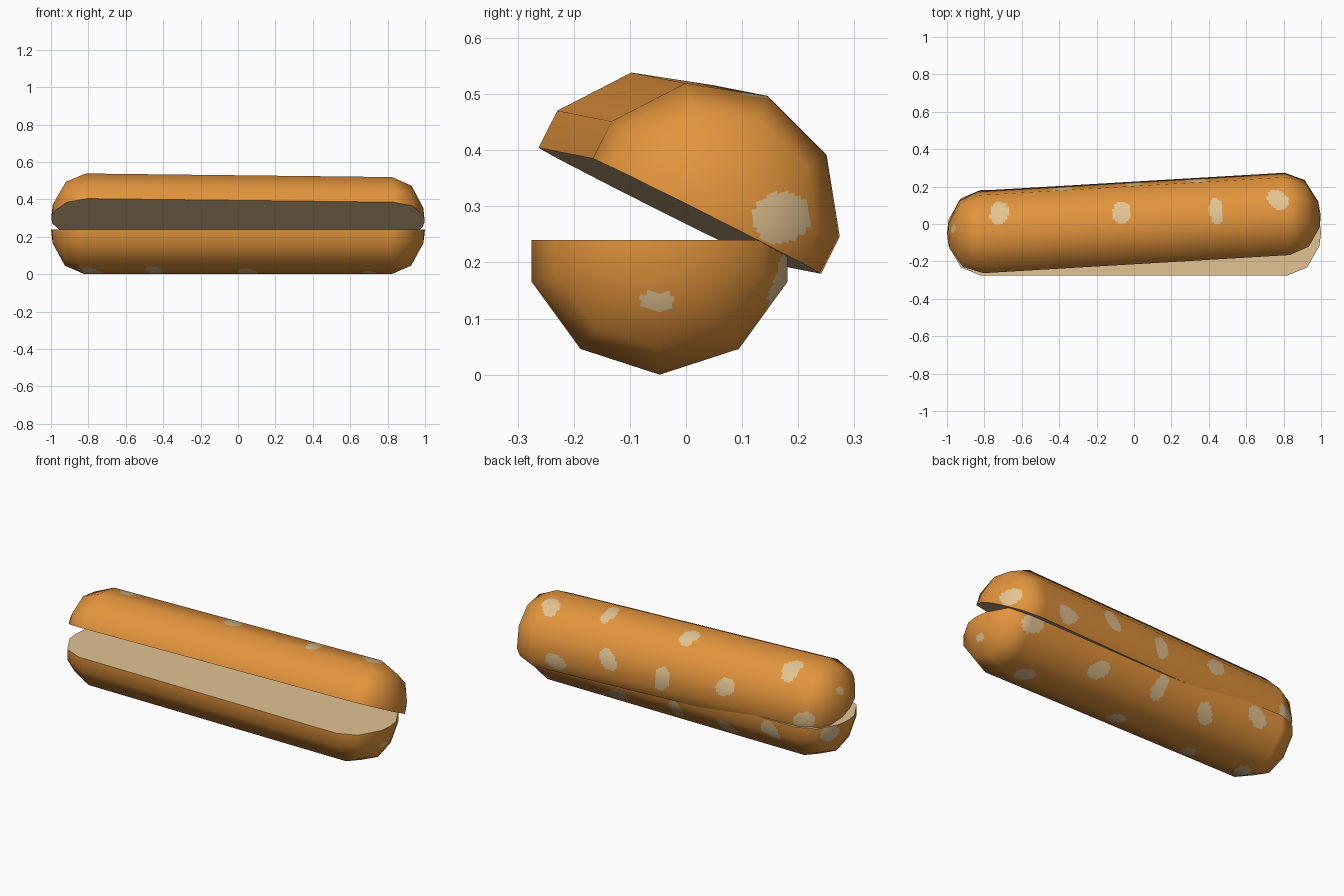
import bpy, bmesh, math
from mathutils import Vector, Matrix

if "Cube" in bpy.data.objects:
    bpy.data.objects.remove(bpy.data.objects["Cube"])

R, STRAIGHT, CAP = 0.24, 0.82, 0.18      # bun radius, half straight length, end length
CENTRE = Vector((0, 0, 0.27))


def material(name, srgb):
    m = bpy.data.materials.new(name)
    lin = [((c / 255 + 0.055) / 1.055) ** 2.4 for c in srgb]
    m.diffuse_color = (*lin, 1)
    m.use_nodes = True
    m.node_tree.nodes["Principled BSDF"].inputs["Base Color"].default_value = m.diffuse_color
    return m


CRUST = material("orange crust", (226, 148, 60))
CRUMB = material("pale crumb", (226, 196, 146))


def view(right, up):
    return Vector(right), Vector(up), Vector(right).cross(Vector(up))


# Directions from which the pale patches are painted on (right, up, towards painter)
sa, ca = math.sin(math.radians(35)), math.cos(math.radians(35))
s25, c25 = math.sin(math.radians(25)), math.cos(math.radians(25))
TOP = view((1, 0, 0), (0, 1, 0))
END = view((0, 1, 0), (0, 0, 1))
BACK = view((-ca, -sa, 0), (sa * s25, -ca * s25, c25))
UNDER = view((-ca, sa, 0), (sa * sa, ca * sa, ca))

# Patches: view, centre u, centre v, radius u, radius v, tilt in degrees
TOP_PATCHES = [
    (TOP, -0.72, 0.058, 0.048, 0.060, -10), (TOP, -0.065, 0.06, 0.048, 0.058, 0),
    (TOP, 0.44, 0.07, 0.036, 0.068, 5), (TOP, 0.77, 0.13, 0.062, 0.045, -40),
    (BACK, 0.806, -0.10, 0.018, 0.020, 0), (BACK, -0.68, 0.052, 0.058, 0.033, -30),
    (BACK, -0.408, 0.063, 0.037, 0.062, 25), (BACK, -0.126, -0.037, 0.039, 0.060, -5),
    (BACK, 0.204, -0.079, 0.050, 0.046, 35), (BACK, 0.618, -0.251, 0.058, 0.040, 0),
    (END, 0.17, 0.01, 0.050, 0.045, 20),
]
BOTTOM_PATCHES = [
    (BACK, 0.749, -0.319, 0.052, 0.038, 35), (END, -0.052, -0.139, 0.031, 0.018, 0),
    (UNDER, -0.565, 0.267, 0.056, 0.048, 0), (UNDER, -0.586, 0.0, 0.056, 0.030, 10),
    (UNDER, -0.204, 0.031, 0.058, 0.042, 20), (UNDER, 0.12, -0.063, 0.036, 0.068, -25),
    (UNDER, 0.366, -0.194, 0.038, 0.060, 12), (UNDER, 0.644, -0.215, 0.036, 0.062, 30),
    (UNDER, -0.089, -0.230, 0.046, 0.025, 0), (UNDER, 0.304, -0.403, 0.038, 0.024, 0),
    (UNDER, 0.592, -0.503, 0.040, 0.033, 0),
]


def in_patch(p, n, patch):
    (right, up, towards), u, v, ru, rv, tilt = patch
    if n.dot(towards) < 0.03:
        return False
    q = p - CENTRE
    du, dv = q.dot(right) - u, q.dot(up) - v
    t = math.radians(tilt)
    a = (du * math.cos(t) + dv * math.sin(t)) / ru
    b = (dv * math.cos(t) - du * math.sin(t)) / rv
    return abs(a) ** 2.4 + abs(b) ** 2.4 < 1


def refine(points, step):
    """Split a coarse polyline into short straight pieces."""
    out = []
    for (a0, b0), (a1, b1) in zip(points, points[1:]):
        n = max(1, round(math.hypot(a1 - a0, b1 - b0) / step))
        out += [(a0 + (a1 - a0) * i / n, b0 + (b1 - b0) * i / n) for i in range(n)]
    return out + [points[-1]]


def ellipsoid_normal(p):
    dx = math.copysign(max(abs(p.x) - STRAIGHT, 0), p.x)
    return Vector((dx / CAP ** 2, p.y / R ** 2, p.z / R ** 2)).normalized()


def bun_half(name, matrix, patches):
    # Lower half of a ten-sided cross-section
    w = R * math.sin(math.radians(72))
    section = [(R * math.sin(math.radians(a)), -R * math.cos(math.radians(a)))
               for a in range(-72, 73, 36)]
    section = refine([(-w, 0)] + section + [(w, 0)], 0.011)
    # Lengthwise profile: (x, section scale), with faceted round ends
    end = [(STRAIGHT + CAP * math.sin(math.radians(a)), math.cos(math.radians(a)))
           for a in (0, 36, 72)] + [(STRAIGHT + CAP, 0)]
    profile = [(-x, s) for x, s in reversed(end)] + end
    profile = [(x, s / R) for x, s in refine([(x, s * R) for x, s in profile], 0.012)]

    bm = bmesh.new()
    grid = [[bm.verts.new((x, y * s, z * s)) for y, z in section] for x, s in profile]
    for r0, r1 in zip(grid, grid[1:]):
        for j in range(len(section) - 1):
            bm.faces.new((r0[j], r1[j], r1[j + 1], r0[j + 1]))
    bmesh.ops.remove_doubles(bm, verts=bm.verts[:], dist=1e-5)
    # Flat cut side
    rim = [e for e in bm.edges if len(e.link_faces) == 1]
    bmesh.ops.edgeloop_fill(bm, edges=rim)
    bmesh.ops.recalc_face_normals(bm, faces=bm.faces[:])
    mesh = bpy.data.meshes.new(name)
    bm.to_mesh(mesh)
    bm.free()
    mesh.materials.append(CRUST)
    mesh.materials.append(CRUMB)

    # Smooth crust normals, sharp cut, and the pale patches
    rot = matrix.to_3x3()
    normals = [None] * len(mesh.loops)
    for f in mesh.polygons:
        f.use_smooth = True
        cut = f.normal.z > 0.9
        for li in f.loop_indices:
            p = mesh.vertices[mesh.loops[li].vertex_index].co
            normals[li] = rot @ (f.normal if cut else ellipsoid_normal(p))
        centre, n = matrix @ f.center, rot @ f.normal
        f.material_index = int(cut or any(in_patch(centre, n, q) for q in patches))
    mesh.transform(matrix)
    mesh.normals_split_custom_set(normals)
    bpy.context.collection.objects.link(bpy.data.objects.new(name, mesh))


# Bottom half lies flat
bun_half("bottom_bun", Matrix.Translation((0, -0.047, R)), BOTTOM_PATCHES)

# Top half is flipped, tilted open to the front and slightly turned
ax = Vector((1, 0.059, -0.0116)).normalized()
az = Vector((0, 0.451, 0.893))
az = (az - ax * az.dot(ax)).normalized()
ay = az.cross(ax)
top = Matrix((ax, -ay, -az)).transposed().to_4x4()
top.translation = (0, -0.011, 0.292)
bun_half("top_bun", top, TOP_PATCHES)
